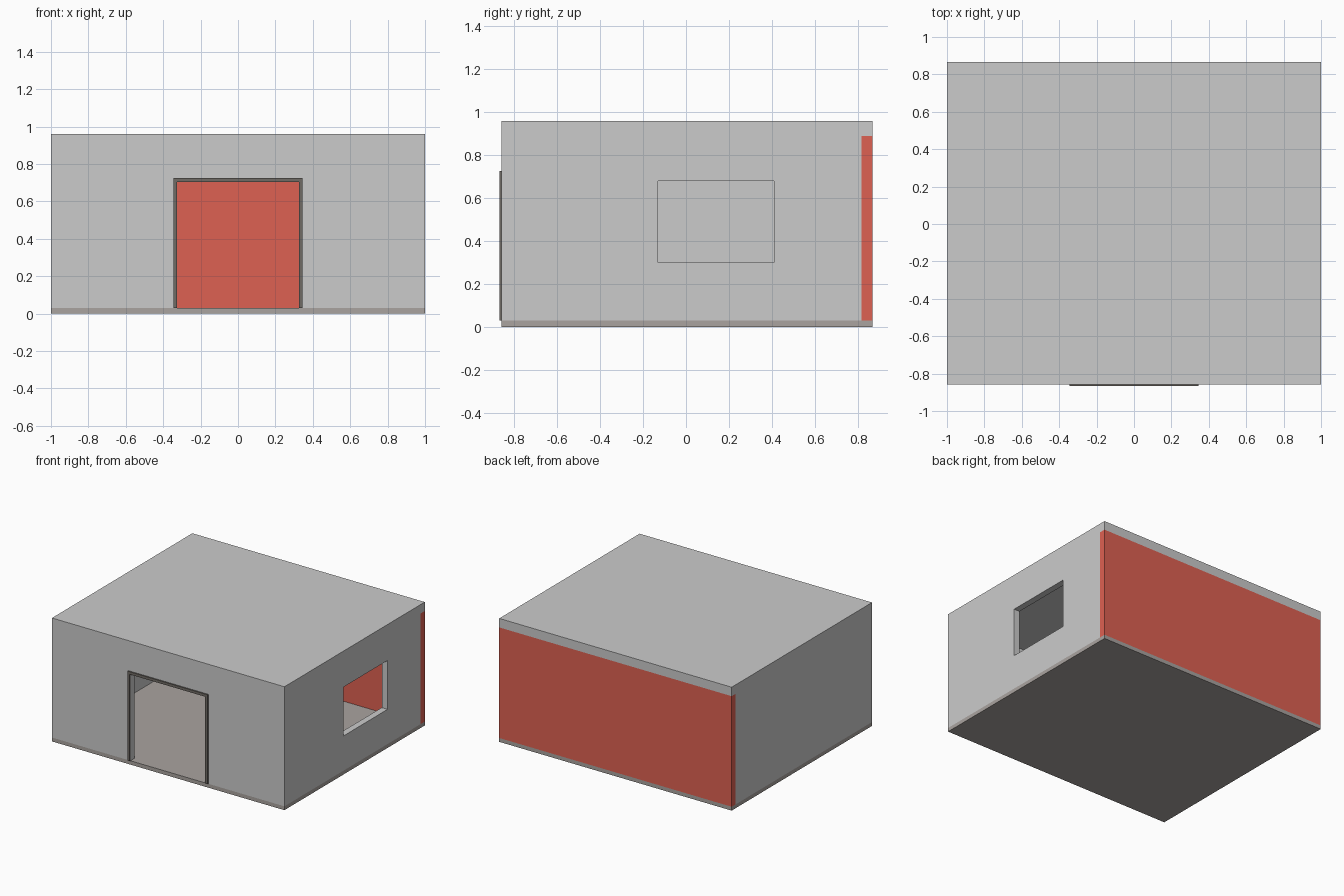
import bpy, bmesh

if "Cube" in bpy.data.objects:
    bpy.data.objects.remove(bpy.data.objects["Cube"])

Y0, Y1 = -0.858, 0.867      # front and back of the shell
Z0, Z1, TOP = 0.03, 0.89, 0.96
T = 0.05                    # wall thickness


def material(name, rgb):
    m = bpy.data.materials.new(name)
    m.diffuse_color = (*rgb, 1)
    m.use_nodes = True
    m.node_tree.nodes["Principled BSDF"].inputs["Base Color"].default_value = m.diffuse_color
    return m


red = material("red_paint", (0.73, 0.12, 0.085))
floor_grey = material("floor_grey", (0.40, 0.37, 0.35))
dark = material("dark_frame", (0.16, 0.145, 0.13))


def finish(name, bm, mat=None):
    bmesh.ops.recalc_face_normals(bm, faces=bm.faces)
    mesh = bpy.data.meshes.new(name)
    bm.to_mesh(mesh)
    bm.free()
    ob = bpy.data.objects.new(name, mesh)
    bpy.context.collection.objects.link(ob)
    if mat:
        mesh.materials.append(mat)
    return ob


def box(name, x, y, z, mat=None):
    bm = bmesh.new()
    bmesh.ops.create_cube(bm, size=1)
    for v in bm.verts:
        v.co = [r[0] if c < 0 else r[1] for c, r in zip(v.co, (x, y, z))]
    return finish(name, bm, mat)


def u_panel(name, outer, inner, y, mat=None):
    """Upright panel with a doorway open at the bottom; sizes are (half width, top)."""
    (ow, oz), (iw, iz) = outer, inner
    pts = [(-ow, Z0), (-ow, oz), (ow, oz), (ow, Z0),
           (iw, Z0), (iw, iz), (-iw, iz), (-iw, Z0)]
    bm = bmesh.new()
    face = bm.faces.new([bm.verts.new((px, y[0], pz)) for px, pz in pts])
    ext = bmesh.ops.extrude_face_region(bm, geom=[face], use_keep_orig=True)
    for v in ext["geom"]:
        if isinstance(v, bmesh.types.BMVert):
            v.co.y = y[1]
    return finish(name, bm, mat)


# floor and roof slabs
box("floor", (-1, 1), (Y0, Y1), (0, Z0), floor_grey)
box("roof", (-1, 1), (Y0, Y1), (Z1, TOP))

# walls
box("back_wall", (-1, 1), (Y1 - T, Y1), (Z0, Z1), red)
box("left_wall", (-1, -1 + T), (Y0 + T, Y1 - T), (Z0, Z1))
u_panel("front_wall", (1, Z1), (0.325, 0.705), (Y0, Y0 + T))
right = box("right_wall", (1 - T, 1), (Y0 + T, Y1 - T), (Z0, Z1))

# window opening in the right wall
cutter = box("window_cutter", (0.9, 1.1), (-0.13, 0.41), (0.30, 0.68))
cutter.hide_render = True
cutter.hide_set(True)
cut = right.modifiers.new("window", "BOOLEAN")
cut.operation = "DIFFERENCE"
cut.solver = "EXACT"
cut.object = cutter

# door trim standing proud of the front wall
u_panel("door_frame", (0.345, 0.726), (0.325, 0.705), (-0.867, Y0), dark)
